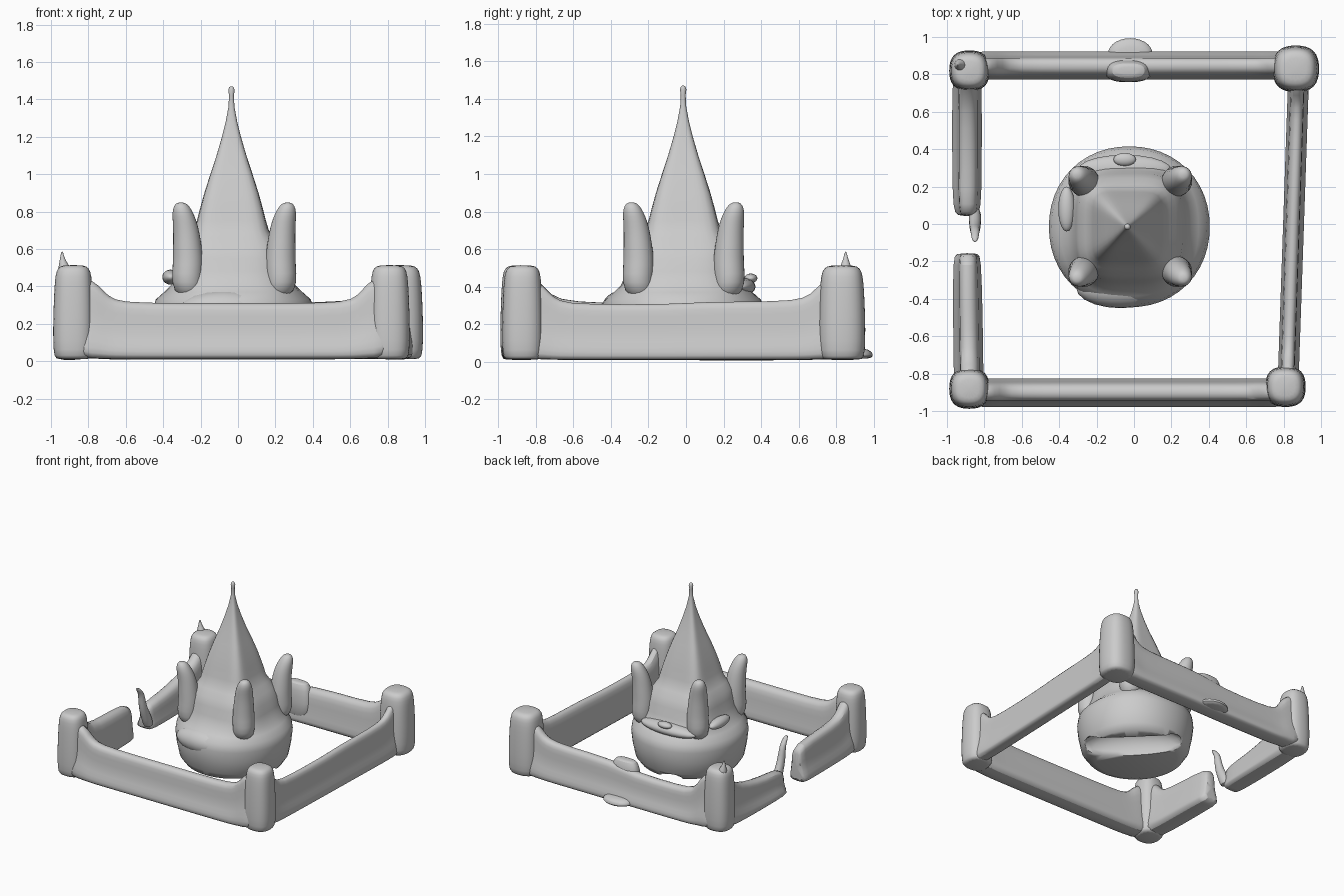
import bpy, math
from mathutils import Vector, Matrix

if "Cube" in bpy.data.objects:
    bpy.data.objects.remove(bpy.data.objects["Cube"])

stone = bpy.data.materials.new("stone_grey")
stone.use_nodes = True
stone.diffuse_color = (0.6, 0.6, 0.6, 1)
bsdf = stone.node_tree.nodes["Principled BSDF"]
bsdf.inputs["Base Color"].default_value = (0.6, 0.6, 0.6, 1)
bsdf.inputs["Roughness"].default_value = 0.8


def loft(name, rings, subdivide=True, angle=50):
    """Skin a closed tube through equal-length rings of points."""
    n = len(rings[0])
    verts = [p for ring in rings for p in ring]
    faces = [(k * n + i, k * n + (i + 1) % n, (k + 1) * n + (i + 1) % n, (k + 1) * n + i)
             for k in range(len(rings) - 1) for i in range(n)]
    faces += [tuple(reversed(range(n))), tuple(range(len(verts) - n, len(verts)))]
    mesh = bpy.data.meshes.new(name)
    mesh.from_pydata(verts, [], faces)
    mesh.materials.append(stone)
    obj = bpy.data.objects.new(name, mesh)
    bpy.context.collection.objects.link(obj)
    if subdivide:
        obj.modifiers.new("Soften", "SUBSURF").levels = 1
        obj.modifiers["Soften"].render_levels = 1
    finish(obj, angle)
    return obj


def finish(obj, angle):
    bpy.ops.object.select_all(action="DESELECT")
    obj.select_set(True)
    bpy.context.view_layer.objects.active = obj
    bpy.ops.object.shade_smooth_by_angle(angle=math.radians(angle))


def ring(x, y, z, rx, ry, power=2, count=16):
    """Horizontal superellipse: power 2 is round, higher is squarer."""
    pts = []
    for i in range(count):
        a = 2 * math.pi * i / count
        c, s = math.cos(a), math.sin(a)
        d = (abs(c) ** power + abs(s) ** power) ** (-1 / power)
        pts.append((x + rx * c * d, y + ry * s * d, z))
    return pts


def blob(name, centre, size, turn=0):
    bpy.ops.mesh.primitive_uv_sphere_add(segments=20, ring_count=12, location=centre)
    obj = bpy.context.object
    obj.name = name
    obj.scale = size
    obj.rotation_euler.z = turn
    obj.data.materials.append(stone)
    finish(obj, 60)
    return obj


# wall cross-section: outward offset (of half width) and fraction of height
SECTION = [(-0.85, 0.03), (0.8, 0.03), (1, 0.09), (0.95, 0.24), (0.62, 0.45), (0.58, 0.8),
           (0.5, 0.95), (0.1, 1), (-0.45, 0.97), (-0.68, 0.8), (-0.72, 0.45), (-0.95, 0.15)]


def wall(name, start, end, stations):
    """Sweep the section; stations are (distance along, height, half width)."""
    a, b = Vector(start), Vector(end)
    along = (b - a).normalized()
    out = Vector((along.y, -along.x))
    rings = []
    for t, height, half in stations:
        c = a.lerp(b, t)
        rings.append([(c.x + out.x * o * half, c.y + out.y * o * half, height * f)
                      for o, f in reversed(SECTION)])
    loft(name, rings, angle=60)


def full_wall(h1, h2, half):
    return [(0.0, 0.46, half), (0.065, 0.44, half), (0.095, 0.38, half), (0.125, h1 + 0.015, half),
            (0.2, h1, half), (0.48, h1, half), (0.56, h2, half), (0.8, h2, half),
            (0.88, h2 + 0.015, half), (0.91, 0.39, half), (0.94, 0.45, half), (1, 0.46, half)]


# perimeter walls, running counter-clockwise
FL, FR, BR, BL = (-0.88, -0.9), (0.82, -0.9), (0.88, 0.845), (-0.89, 0.845)
wall("front_wall", FL, FR, full_wall(0.315, 0.315, 0.082))
wall("left_side_wall", FR, BR, full_wall(0.31, 0.325, 0.06))
wall("back_wall", BR, BL, full_wall(0.32, 0.27, 0.08))
wall("right_side_wall_front", (-0.89, -0.155), FL,
     [(0, 0.26, 0.065), (0.03, 0.31, 0.08), (0.4, 0.32, 0.085), (0.72, 0.33, 0.085),
      (0.8, 0.4, 0.085), (0.87, 0.46, 0.085), (1, 0.46, 0.085)])
wall("right_side_wall_back", BL, (-0.89, 0.04),
     [(0, 0.45, 0.08), (0.12, 0.42, 0.08), (0.2, 0.33, 0.085), (0.4, 0.27, 0.085),
      (0.7, 0.22, 0.085), (0.95, 0.21, 0.08), (1, 0.17, 0.06)])

# rounded corner posts
for name, x, y, r in (("front_right_post", -0.88, -0.88, 0.1), ("front_left_post", 0.81, -0.87, 0.1),
                      ("back_left_post", 0.865, 0.83, 0.115), ("back_right_post", -0.88, 0.82, 0.1)):
    profile = [(0.01, 0.85), (0.02, 1.03), (0.1, 1.1), (0.25, 1.08), (0.38, 1.03),
               (0.46, 0.97), (0.5, 0.85), (0.515, 0.55)]
    loft(name, [ring(x, y, z, r * s, r * s, 3) for z, s in profile], angle=60)

# broken-off spikes on the right side
loft("post_spike", [ring(-0.94 + dx, 0.85, z, r, r, 2, 10) for z, r, dx in
                    ((0.46, 0.05, 0.02), (0.51, 0.03, 0.01), (0.55, 0.013, 0), (0.59, 0.004, 0))])
loft("wall_end_spike", [ring(-0.85, y, z, rx, ry, 2, 10) for y, z, rx, ry in
                        ((0.06, 0.03, 0.035, 0.05), (0.03, 0.12, 0.035, 0.05), (-0.01, 0.2, 0.033, 0.04),
                         (-0.03, 0.28, 0.028, 0.03), (-0.04, 0.35, 0.025, 0.025),
                         (-0.075, 0.39, 0.02, 0.02), (-0.09, 0.41, 0.01, 0.01))])

# bump and pointed foot at the middle of the back wall
loft("back_wall_bump", [ring(-0.03, 0.82, z, rx, ry, 3) for z, rx, ry in
                        ((0.05, 0.13, 0.06), (0.2, 0.13, 0.065), (0.3, 0.11, 0.055),
                         (0.34, 0.09, 0.04), (0.345, 0.05, 0.02))])
loft("back_wall_foot", [ring(-0.02, y, z, rx, ry, 2, 14) for y, z, rx, ry in
                        ((0.91, 0.015, 0.1, 0.07), (0.91, 0.03, 0.13, 0.09), (0.91, 0.055, 0.12, 0.085),
                         (0.9, 0.075, 0.08, 0.05))])

# tower: round drum, square body, concave pyramid roof and finial
TOWER = [(0.01, 0.31, 2), (0.03, 0.37, 2), (0.08, 0.4, 2.1), (0.18, 0.42, 2.1), (0.27, 0.43, 2.1),
         (0.33, 0.415, 2.2), (0.37, 0.37, 2.4), (0.41, 0.33, 3), (0.48, 0.3, 3.2), (0.55, 0.285, 3.5),
         (0.61, 0.26, 4), (0.66, 0.225, 4.5), (0.7, 0.2, 5), (0.75, 0.185, 6), (0.82, 0.167, 6),
         (0.9, 0.145, 6), (1.0, 0.113, 6), (1.1, 0.08, 5), (1.2, 0.051, 4), (1.28, 0.031, 3),
         (1.36, 0.016, 2), (1.42, 0.013, 2), (1.45, 0.017, 2), (1.465, 0.012, 2), (1.47, 0.005, 2)]
tower = loft("tower", [ring(-0.025 if z < 0.6 else -0.035, -0.015, z, r, r, p, 48) for z, r, p in TOWER],
             subdivide=False, angle=40)

# hollow scooped from the underside of the drum
hollow = blob("underside_cutter", (0.1, 0.1, 0), (0.4, 0.14, 0.17), math.radians(135))
hollow.hide_render = True
hollow.hide_set(True)
cut = tower.modifiers.new("Hollow", "BOOLEAN")
cut.operation = "DIFFERENCE"
cut.object = hollow
cut.solver = "EXACT"
tower.modifiers.move(len(tower.modifiers) - 1, 0)

# four curled horns on the tower corners
HORN = [(-0.02, 0.34, 0.07), (0, 0.42, 0.085), (-0.01, 0.52, 0.085), (-0.005, 0.6, 0.08),
        (0, 0.68, 0.073), (0.01, 0.75, 0.066), (0.022, 0.8, 0.056), (0.028, 0.835, 0.04), (0.03, 0.85, 0.018)]
for side, sx in (("right", -1), ("left", 1)):
    for end, sy in (("front", -1), ("back", 1)):
        bx = -0.275 if sx < 0 else 0.235
        by = -0.26 if sy < 0 else 0.235
        loft(f"{end}_{side}_horn",
             [ring(bx + sx * d, by + sy * d, z, r, r, 2, 14) for d, z, r in HORN])

# ledge at the back of the body and small lumps
blob("back_ledge", (-0.05, 0.29, 0.4), (0.25, 0.08, 0.05))
blob("back_lump", (-0.05, 0.345, 0.445), (0.06, 0.035, 0.025))
blob("right_lump", (-0.36, 0.08, 0.45), (0.045, 0.12, 0.04))
blob("front_swell", (-0.07, -0.34, 0.28), (0.24, 0.11, 0.1))
